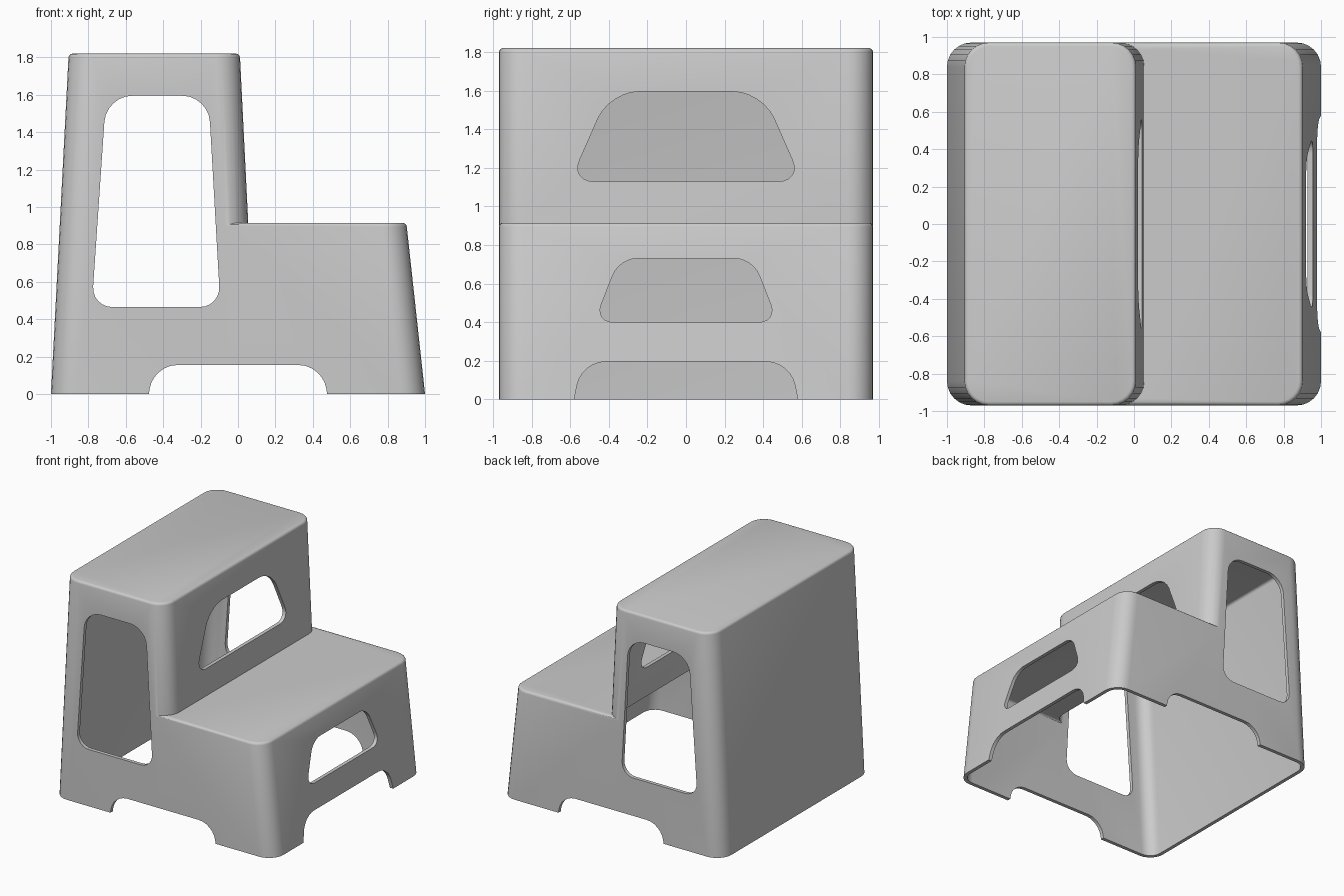
import bpy, bmesh
from math import cos, sin, pi
from mathutils import Vector

if "Cube" in bpy.data.objects:
    bpy.data.objects.remove(bpy.data.objects["Cube"])

HALF_Y, WALL, RADIUS, SEG = 0.97, 0.03, 0.13, 6


def make_object(name, bm):
    bmesh.ops.recalc_face_normals(bm, faces=bm.faces[:])
    mesh = bpy.data.meshes.new(name)
    bm.to_mesh(mesh)
    bm.free()
    obj = bpy.data.objects.new(name, mesh)
    bpy.context.collection.objects.link(obj)
    return obj


def tapered_box(name, left, right, z0, z1, inset=0.0, bevel=0.02):
    """Rounded box; left and right are (x at z=0, slope) wall lines."""
    bm = bmesh.new()
    rings = []
    levels = [(z0, 0)] + [(z1 - bevel * (1 - sin(a)), bevel * (1 - cos(a)))
                          for a in (0, pi / 6, pi / 3, pi / 2)]
    for z, shrink in levels:
        d = inset + shrink
        xa, xb = left[0] + left[1] * z + d, right[0] + right[1] * z - d
        y, r = HALF_Y - d, RADIUS - d
        ring = []
        for k, (cx, cy) in enumerate([(xb - r, y - r), (xa + r, y - r),
                                      (xa + r, r - y), (xb - r, r - y)]):
            for i in range(SEG + 1):
                a = (k + i / SEG) * pi / 2
                ring.append(bm.verts.new((cx + r * cos(a), cy + r * sin(a), z)))
        rings.append(ring)
    n = len(rings[0])
    for lo, hi in zip(rings, rings[1:]):
        for i in range(n):
            bm.faces.new((lo[i], lo[(i + 1) % n], hi[(i + 1) % n], hi[i]))
    bm.faces.new(rings[0])
    bm.faces.new(rings[-1])
    return make_object(name, bm)


def cutter(name, corners, axis, start, end):
    """Prism from (u, z, corner rounding) points, swept along x or y."""
    outline = []
    for i, (u, z, d) in enumerate(corners):
        p = Vector((u, z))
        if d == 0:
            outline.append(p)
            continue
        q, s = (Vector(corners[j % len(corners)][:2]) for j in (i - 1, i + 1))
        a, b = p + (q - p).normalized() * d, p + (s - p).normalized() * d
        h1, h2 = a.lerp(p, 0.55), b.lerp(p, 0.55)
        for k in range(SEG + 1):
            t = k / SEG
            outline.append(a * (1 - t) ** 3 + h1 * 3 * t * (1 - t) ** 2
                           + h2 * 3 * t * t * (1 - t) + b * t ** 3)
    bm = bmesh.new()
    caps = [[bm.verts.new((w, p.x, p.y) if axis == 'x' else (p.x, w, p.y))
             for p in outline] for w in (start, end)]
    for cap in caps:
        bm.faces.new(cap)
    n = len(outline)
    for i in range(n):
        j = (i + 1) % n
        bm.faces.new((caps[0][i], caps[0][j], caps[1][j], caps[1][i]))
    return make_object(name, bm)


def combine(obj, other, operation):
    mod = obj.modifiers.new(operation, 'BOOLEAN')
    mod.operation, mod.object, mod.solver = operation, other, 'EXACT'
    bpy.context.view_layer.objects.active = obj
    bpy.ops.object.modifier_apply(modifier=mod.name)
    bpy.data.objects.remove(other)


def symmetric(bottom, z0, d0, top, z1, d1):
    return [(-bottom, z0, d0), (bottom, z0, d0), (top, z1, d1), (-top, z1, d1)]


# Outer body and hollow: tall rear tower joined with the lower front step
tower = ((-1.0, 0.052), (0.10, -0.0495))
step = ((-0.5, 0.0), (1.0, -0.109))
stool = tapered_box("step_stool", *tower, 0, 1.82)
combine(stool, tapered_box("lower_step", *step, 0, 0.915), 'UNION')
hollow = tapered_box("hollow", *tower, -0.1, 1.82 - WALL, WALL)
combine(hollow, tapered_box("step_hollow", *step, -0.1, 0.915 - WALL, WALL), 'UNION')
combine(stool, hollow, 'DIFFERENCE')

# Side windows and side foot arches, through both sides
combine(stool, cutter("side_window", [(-0.782, 0.465, 0.11), (-0.094, 0.465, 0.11),
                                      (-0.158, 1.595, 0.14), (-0.705, 1.595, 0.14)],
                      'y', -1.2, 1.2), 'DIFFERENCE')
combine(stool, cutter("side_arch", symmetric(0.49, -0.1, 0, 0.455, 0.155, 0.13),
                      'y', -1.2, 1.2), 'DIFFERENCE')

# Riser windows and the foot arch under the lower step
combine(stool, cutter("tower_window", symmetric(0.60, 1.13, 0.12, 0.395, 1.595, 0.15),
                      'x', -0.3, 0.4), 'DIFFERENCE')
combine(stool, cutter("step_window", symmetric(0.476, 0.40, 0.10, 0.345, 0.73, 0.09),
                      'x', 0.5, 1.2), 'DIFFERENCE')
combine(stool, cutter("step_arch", symmetric(0.60, -0.1, 0, 0.54, 0.195, 0.12),
                      'x', 0.5, 1.2), 'DIFFERENCE')

# Smooth the rounded corners, keep the cut edges sharp
bpy.ops.object.select_all(action='DESELECT')
stool.select_set(True)
bpy.context.view_layer.objects.active = stool
bpy.ops.object.shade_smooth_by_angle(angle=0.55)
